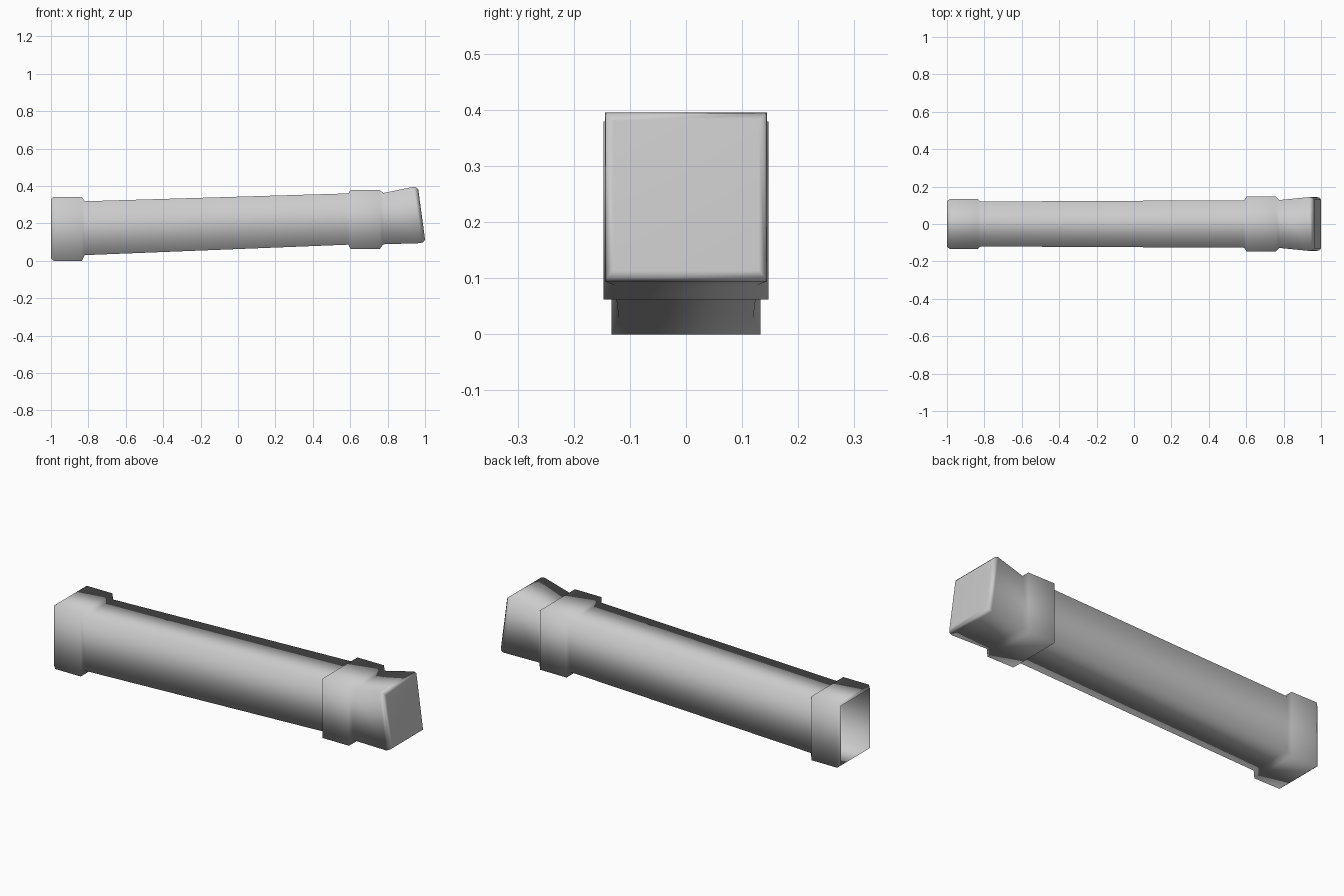
import bpy
import bmesh

cube = bpy.data.objects.get("Cube")
if cube:
    bpy.data.objects.remove(cube, do_unlink=True)

grey = bpy.data.materials.new("plain grey")
grey.use_nodes = True
colour = (0.6, 0.6, 0.6, 1)
grey.diffuse_color = colour
grey.node_tree.nodes["Principled BSDF"].inputs["Base Color"].default_value = colour

# Square sections along the tube: x at top, x at bottom, top z, bottom z, half width
SECTIONS = [
    # open end collar
    (-1.0, -1.0, 0.33, 0.012, 0.122),
    (-0.985, -0.985, 0.342, 0.0, 0.133),
    (-0.835, -0.835, 0.342, 0.0, 0.133),
    # long tapered body
    (-0.82, -0.82, 0.318, 0.03, 0.12),
    (0.59, 0.59, 0.36, 0.086, 0.127),
    # second collar
    (0.602, 0.602, 0.379, 0.062, 0.147),
    (0.758, 0.758, 0.379, 0.062, 0.147),
    # flared, slanted tip
    (0.776, 0.776, 0.362, 0.088, 0.128),
    (0.937, 0.975, 0.395, 0.094, 0.144),
    (0.953, 0.992, 0.392, 0.1, 0.141),
    (0.964, 1.0, 0.38, 0.114, 0.13),
]


def ring(bm, section):
    x_top, x_bot, top, bottom, half = section
    corners = ((x_bot, -half, bottom), (x_bot, half, bottom),
               (x_top, half, top), (x_top, -half, top))
    return [bm.verts.new(c) for c in corners]


# Skin the sections, leaving the first end open and closing the tip
bm = bmesh.new()
rings = [ring(bm, s) for s in SECTIONS]
for a, b in zip(rings, rings[1:]):
    for i in range(4):
        j = (i + 1) % 4
        bm.faces.new((a[i], a[j], b[j], b[i]))
bm.faces.new(rings[-1])
bmesh.ops.recalc_face_normals(bm, faces=bm.faces)
tip = max(bm.faces, key=lambda f: f.calc_center_median().x)
if tip.normal.x < 0:
    bmesh.ops.reverse_faces(bm, faces=bm.faces)
for face in bm.faces:
    face.smooth = True

mesh = bpy.data.meshes.new("square_tube")
bm.to_mesh(mesh)
bm.free()
mesh.materials.append(grey)
tube = bpy.data.objects.new("square_tube", mesh)
bpy.context.collection.objects.link(tube)

# Large faces lead the soft shading
weighted = tube.modifiers.new("soft_shading", 'WEIGHTED_NORMAL')
weighted.mode = 'FACE_AREA'
weighted.weight = 50
